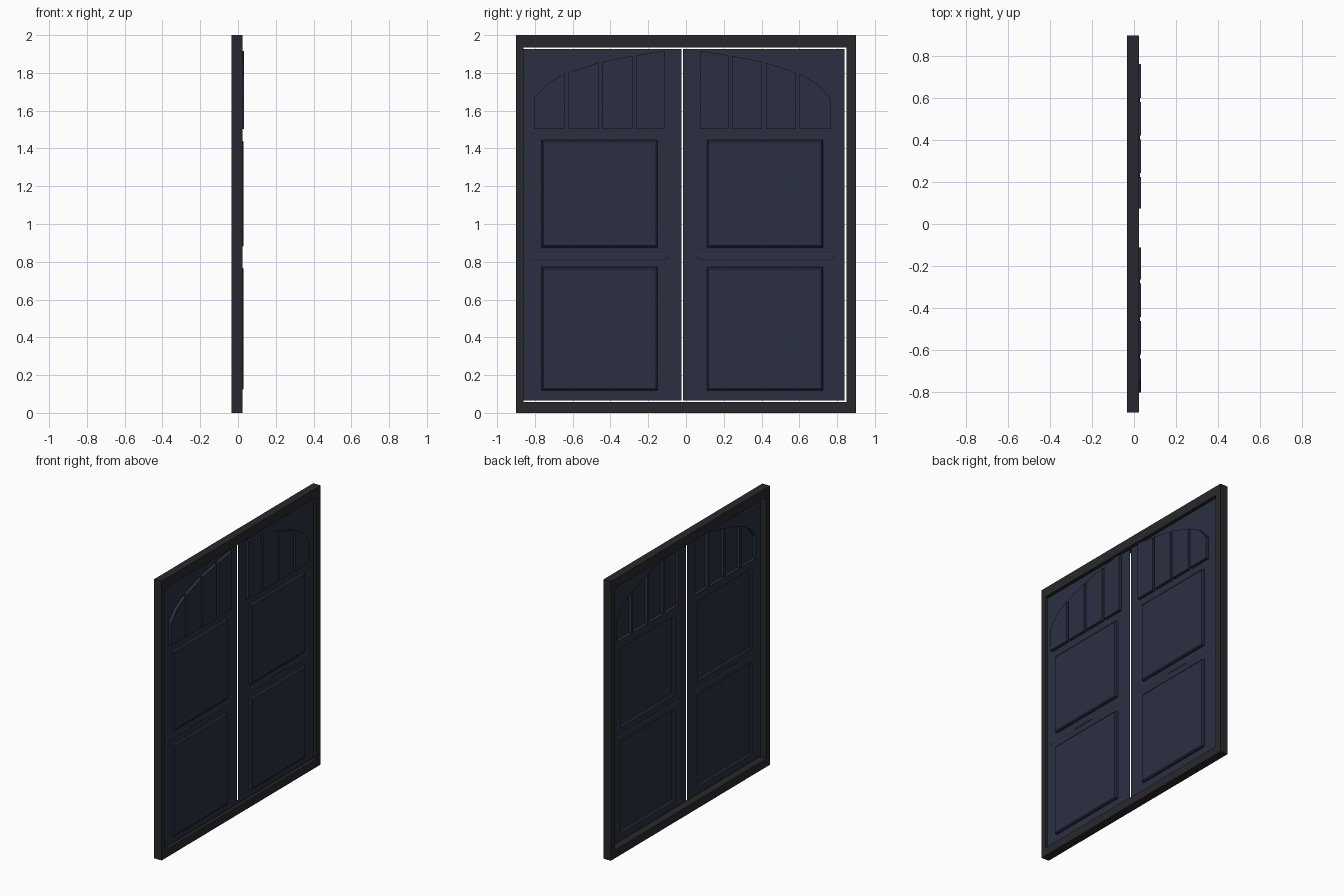
import bpy, bmesh, math

if "Cube" in bpy.data.objects:
    bpy.data.objects.remove(bpy.data.objects["Cube"])

AXIS = -0.02      # y of the seam between the two leaves
FACE = 0.011      # x of the leaf sheets


def material(name, rgb):
    m = bpy.data.materials.new(name)
    m.diffuse_color = (*rgb, 1)
    m.use_nodes = True
    m.node_tree.nodes["Principled BSDF"].inputs["Base Color"].default_value = m.diffuse_color
    return m


blue = material("blue_paint", (0.024, 0.029, 0.052))
dark = material("dark_frame", (0.022, 0.022, 0.026))


def finish(name, bm, mat):
    me = bpy.data.meshes.new(name)
    bm.to_mesh(me)
    bm.free()
    me.materials.append(mat)
    ob = bpy.data.objects.new(name, me)
    bpy.context.collection.objects.link(ob)
    return ob


def rect(y0, y1, z0, z1):
    return [(y0, z0), (y1, z0), (y1, z1), (y0, z1)]


def capsule(y0, y1, z0, z1, n=6):
    r, zc = (z1 - z0) / 2, (z0 + z1) / 2
    pts = []
    for c, start in ((y1 - r, -90), (y0 + r, 90)):
        for i in range(n + 1):
            a = math.radians(start + 180 * i / n)
            pts.append((c + r * math.cos(a), zc + r * math.sin(a)))
    return pts


# Arched slat profiles: straight bottom, top follows the arch
ARCH = [(-0.804, 1.665), (-0.735, 1.742), (-0.642, 1.795), (-0.463, 1.855),
        (-0.284, 1.890), (-0.113, 1.917)]


def arch_z(y):
    for (ya, za), (yb, zb) in zip(ARCH, ARCH[1:]):
        if y <= yb:
            return za + (zb - za) * (y - ya) / (yb - ya)
    return ARCH[-1][1]


def slat(y0, y1):
    mids = [p for p in ARCH if y0 + 0.005 < p[0] < y1 - 0.005]
    top = [(y0, arch_z(y0))] + mids + [(y1, arch_z(y1))]
    return [(y1, 1.503), (y0, 1.503)] + top


# Embossed shapes: profile plus (x, inset) steps
reliefs = [(slat(*s), [(FACE, 0), (0.033, 0)])
           for s in ((-0.804, -0.642), (-0.622, -0.463),
                     (-0.443, -0.284), (-0.264, -0.113))]
reliefs += [(p, [(FACE, 0), (0.023, 0.002), (0.029, 0.010)])
            for p in (rect(-0.764, -0.15, 0.875, 1.445),
                      rect(-0.764, -0.15, 0.118, 0.772))]
reliefs.append((capsule(-0.827, -0.098, 0.812, 0.840),
                [(FACE, 0), (0.0135, 0.004)]))


def leaf(name, mirror):
    """Thin pressed sheet: outline filled around the embossed shapes."""
    bm = bmesh.new()

    def ring(profile, x, inset=0):
        cy = sum(p[0] for p in profile) / len(profile)
        cz = sum(p[1] for p in profile) / len(profile)
        out = []
        for y, z in profile:
            if inset:
                y -= math.copysign(inset, y - cy)
                z -= math.copysign(inset, z - cz)
            out.append(bm.verts.new((x, 2 * AXIS - y if mirror else y, z)))
        return out

    def edges(loop):
        return [bm.edges.new((a, b)) for a, b in zip(loop, loop[1:] + loop[:1])]

    flat = edges(ring(rect(-0.879, -0.025, 0.066, 1.926), FACE))
    stacks = [[ring(p, x, i) for x, i in steps] for p, steps in reliefs]
    for s in stacks:
        flat += edges(s[0])
    bmesh.ops.triangle_fill(bm, edges=flat, use_beauty=True, normal=(1, 0, 0))
    for s in stacks:
        for a, b in zip(s, s[1:]):
            n = len(a)
            for i in range(n):
                j = (i + 1) % n
                bm.faces.new((a[i], a[j], b[j], b[i]))
        bm.faces.new(s[-1])
    bmesh.ops.recalc_face_normals(bm, faces=bm.faces)
    # make the sheet face the front (+x)
    if sum(f.normal.x * f.calc_area() for f in bm.faces) < 0:
        bmesh.ops.reverse_faces(bm, faces=bm.faces)
    finish(name, bm, blue)


# Outer frame
bm = bmesh.new()
o, i = rect(-0.9, 0.9, 0, 2), rect(-0.86, 0.850, 0.058, 1.934)
v = [[bm.verts.new((x, y, z)) for y, z in p]
     for x, p in ((-0.034, o), (0.025, o), (0.025, i), (-0.034, i))]
for a in range(4):
    A, B = v[a], v[(a + 1) % 4]
    for k in range(4):
        bm.faces.new((A[k], A[(k + 1) % 4], B[(k + 1) % 4], B[k]))
bmesh.ops.recalc_face_normals(bm, faces=bm.faces)
finish("frame", bm, dark)

leaf("left_leaf", False)
leaf("right_leaf", True)

# Small pulls on the middle mouldings
for side, y in (("left", -0.49), ("right", 2 * AXIS + 0.49)):
    bm = bmesh.new()
    bmesh.ops.create_cube(bm, size=1)
    for w in bm.verts:
        w.co = (0.0145 + w.co.x * 0.003, y + w.co.y * 0.17, 0.827 + w.co.z * 0.008)
    finish(side + "_pull", bm, blue)
